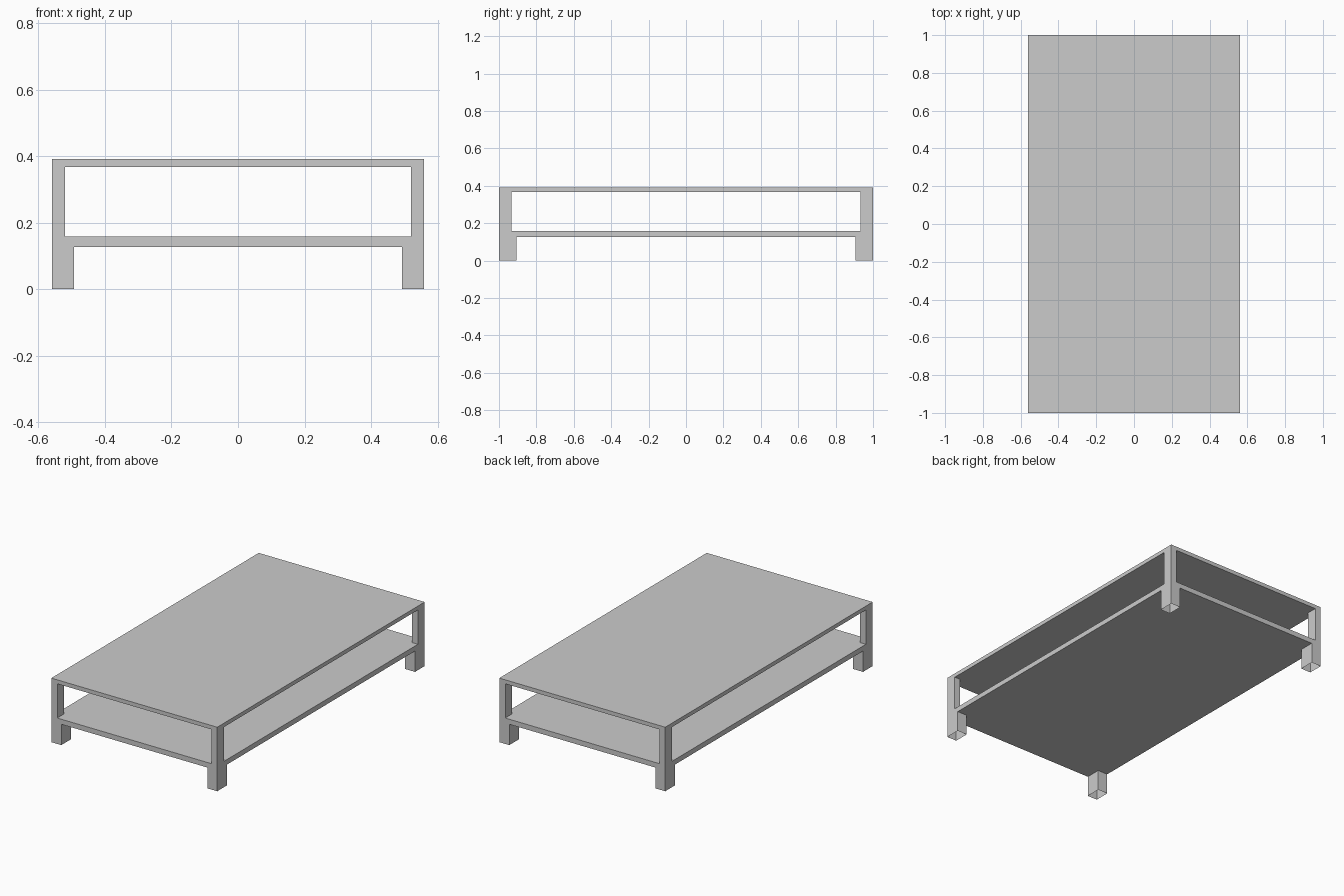
import bpy
import bmesh

if "Cube" in bpy.data.objects:
    bpy.data.objects.remove(bpy.data.objects["Cube"])

HX, HY = 0.56, 1.0                     # half width and half length
Z_SHELF, Z_SHELF_TOP = 0.127, 0.158    # lower shelf
Z_TOP, Z_HEIGHT = 0.367, 0.391         # table top

grey = bpy.data.materials.new("plain grey")
grey.diffuse_color = (0.6, 0.6, 0.6, 1.0)
grey.use_nodes = True
grey.node_tree.nodes["Principled BSDF"].inputs["Base Color"].default_value = grey.diffuse_color


def box(name, x0, x1, y0, y1, z0, z1, open_ends=False):
    """Axis-aligned box; open_ends leaves out the top and bottom faces."""
    bm = bmesh.new()
    bmesh.ops.create_cube(bm, size=1)
    for v in bm.verts:
        v.co.x = x1 if v.co.x > 0 else x0
        v.co.y = y1 if v.co.y > 0 else y0
        v.co.z = z1 if v.co.z > 0 else z0
    bm.normal_update()
    if open_ends:
        ends = [f for f in bm.faces if abs(f.normal.z) > 0.5]
        bmesh.ops.delete(bm, geom=ends, context='FACES_ONLY')
    mesh = bpy.data.meshes.new(name)
    bm.to_mesh(mesh)
    bm.free()
    mesh.materials.append(grey)
    obj = bpy.data.objects.new(name, mesh)
    bpy.context.collection.objects.link(obj)
    return obj


def corner(name, sx, sy, wx, wy, z0, z1):
    """Hollow upright flush with one outer corner of the table."""
    xs = sorted((sx * HX, sx * (HX - wx)))
    ys = sorted((sy * HY, sy * (HY - wy)))
    return box(name, *xs, *ys, z0, z1, open_ends=True)


# Table top and shelf
box("table_top", -HX, HX, -HY, HY, Z_TOP, Z_HEIGHT)
box("lower_shelf", -HX, HX, -HY, HY, Z_SHELF, Z_SHELF_TOP)

# Thin upper posts and thicker legs, open underneath, at each corner
for sx, side in ((-1, "left"), (1, "right")):
    for sy, end in ((-1, "front"), (1, "back")):
        corner(f"{end}_{side}_post", sx, sy, 0.04, 0.066, Z_SHELF_TOP, Z_TOP)
        corner(f"{end}_{side}_leg", sx, sy, 0.067, 0.093, 0.0, Z_SHELF)
